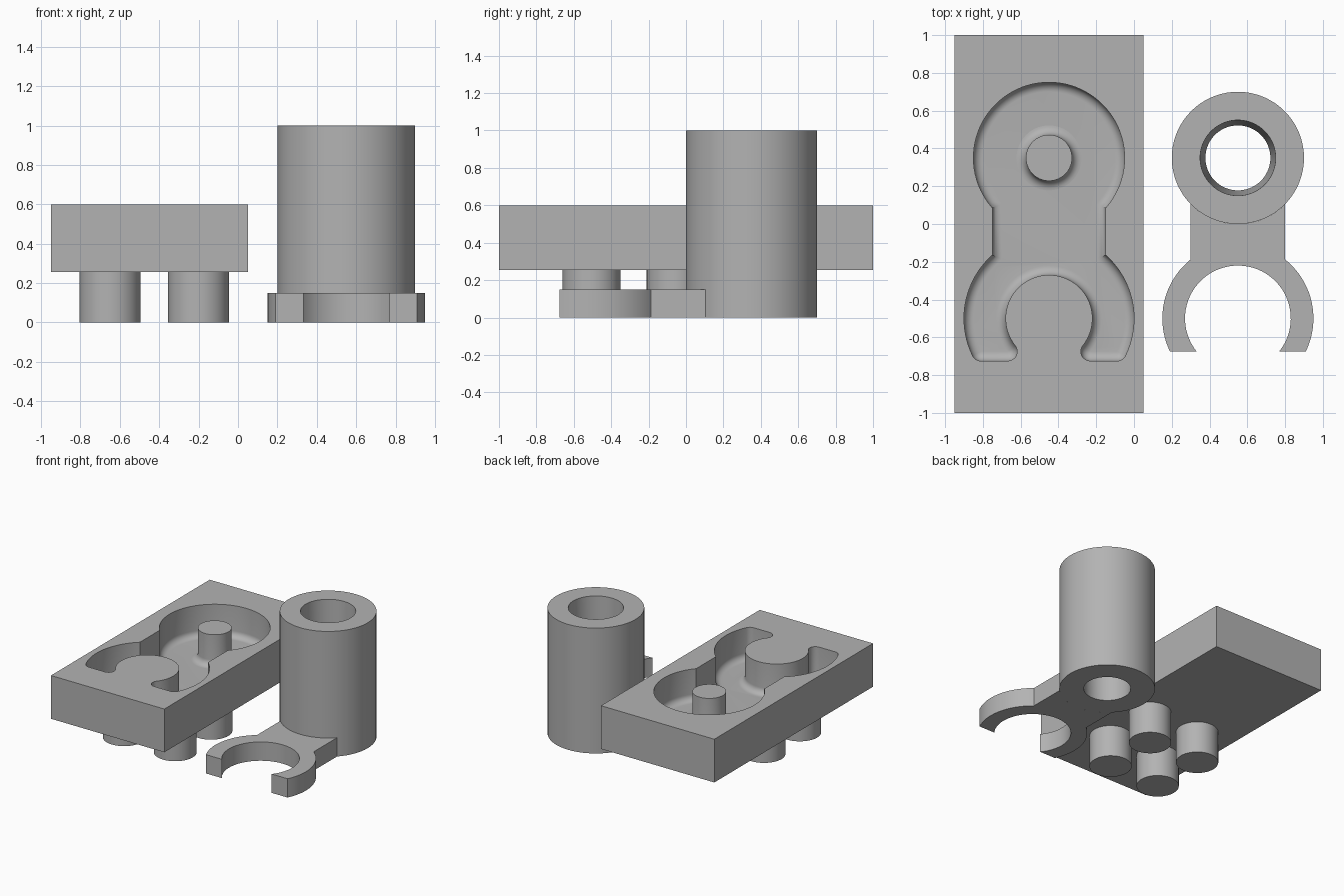
import bpy, bmesh
from math import sin, cos, sqrt, atan2, pi

if "Cube" in bpy.data.objects:
    bpy.data.objects.remove(bpy.data.objects["Cube"])

grey = bpy.data.materials.new("plain grey")
grey.use_nodes = True
grey.diffuse_color = (0.45, 0.45, 0.45, 1)
grey.node_tree.nodes["Principled BSDF"].inputs["Base Color"].default_value = (0.45, 0.45, 0.45, 1)

PLATE_X, CLIP_X = -0.45, 0.55      # centre lines of the two parts
TUBE_Y, RING_Y = 0.35, -0.5        # centres of the tube and the clip ring
TOP, FLOOR, FILLET = 0.6, 0.35, 0.05
UNDERSIDE = 0.255


def arc(cx, cy, r, a0, a1, n):
    """Points on an arc, both ends included."""
    return [(cx + r * cos(a0 + (a1 - a0) * i / n), cy + r * sin(a0 + (a1 - a0) * i / n))
            for i in range(n + 1)]


def circle(cx, cy, r, n=72):
    return arc(cx, cy, r, 0, 2 * pi, n)[:-1]


def loft(name, layers, cyclic=False):
    """Join rings of equal point count, given as (points, z)."""
    bm = bmesh.new()
    rings = [[bm.verts.new((x, y, z)) for x, y in pts] for pts, z in layers]
    pairs = list(zip(rings, rings[1:]))
    if cyclic:
        pairs.append((rings[-1], rings[0]))
    else:
        bm.faces.new(rings[0])
        bm.faces.new(rings[-1])
    for a, b in pairs:
        for i in range(len(a)):
            j = (i + 1) % len(a)
            bm.faces.new((a[i], a[j], b[j], b[i]))
    bmesh.ops.remove_doubles(bm, verts=bm.verts, dist=1e-5)
    bmesh.ops.recalc_face_normals(bm, faces=bm.faces)
    mesh = bpy.data.meshes.new(name)
    bm.to_mesh(mesh)
    bm.free()
    mesh.materials.append(grey)
    ob = bpy.data.objects.new(name, mesh)
    bpy.context.collection.objects.link(ob)
    return ob


def select(ob):
    bpy.ops.object.select_all(action='DESELECT')
    ob.select_set(True)
    bpy.context.view_layer.objects.active = ob


def smooth(ob):
    select(ob)
    bpy.ops.object.shade_smooth_by_angle(angle=0.5)


def clip_outline(cx, grow, with_head):
    """Clip silhouette grown outward by an offset; its head is a disc or a hollow seat."""
    head, neck, outer, inner = 0.35 + grow, 0.25 + grow, 0.4 + grow, 0.28 - grow
    drop = 0.175                                   # ring centre to the cut-off tips
    tip_out = (sqrt(0.4 ** 2 - drop ** 2), RING_Y - drop)
    tip_in = (sqrt(0.28 ** 2 - drop ** 2), RING_Y - drop)
    a_out, a_in = atan2(-drop, tip_out[0]), atan2(-drop, tip_in[0])
    a_head = -atan2(sqrt(head ** 2 - neck ** 2), neck)
    a_neck = atan2(sqrt(outer ** 2 - neck ** 2), neck)
    half = arc(0, TUBE_Y, head, pi / 2 if with_head else -pi / 2, a_head, 32)
    half += arc(0, RING_Y, outer, a_neck, a_out, 20)
    half += arc(*tip_out, grow, a_out, -pi / 2, 6)[1:]
    half += arc(*tip_in, grow, -pi / 2, a_in - pi, 8)
    half += arc(0, RING_Y, inner, a_in, pi / 2, 24)[1:]
    mirrored = [(-x, y) for x, y in half[-2:0:-1]]
    return [(cx + x, y) for x, y in half + mirrored]


# Rounded pocket floor: (offset, height) steps of a quarter circle
steps = [(FILLET * sin(i * pi / 16), FLOOR + FILLET * (1 - cos(i * pi / 16))) for i in range(9)]

# Mould plate with the pocket cut into its top
x0, x1 = PLATE_X - 0.5, PLATE_X + 0.5
corners = [(x0, -1), (x1, -1), (x1, 1), (x0, 1)]
plate = loft("mould_plate", [(corners, UNDERSIDE), (corners, TOP)])
cutter = loft("pocket_cutter", [(clip_outline(PLATE_X, o, True), z) for o, z in steps]
              + [(clip_outline(PLATE_X, FILLET, True), TOP + 0.1)])
cutter.hide_render = True
cut = plate.modifiers.new("pocket", 'BOOLEAN')
cut.operation = 'DIFFERENCE'
cut.solver = 'EXACT'
cut.object = cutter
select(plate)
bpy.ops.object.modifier_apply(modifier=cut.name)
bpy.data.objects.remove(cutter)
smooth(plate)

# Core post with a flared foot, flush with the plate top
hole = 0.172
post = [(circle(PLATE_X, TUBE_Y, hole), FLOOR - 0.01)]
post += [(circle(PLATE_X, TUBE_Y, hole - o), z) for o, z in steps]
post.append((circle(PLATE_X, TUBE_Y, hole - FILLET), TOP))
smooth(loft("core_post", post))

# Four pegs under the plate
for side, px in (("right", -0.65), ("left", -0.2)):
    for end, py in (("front", -0.505), ("back", -0.055)):
        disc = circle(px, py, 0.155, 48)
        smooth(loft(f"peg_{end}_{side}", [(disc, 0), (disc, UNDERSIDE)]))

# Upright tube with a tapered bore
smooth(loft("tube", [(circle(CLIP_X, TUBE_Y, r), z)
                     for r, z in ((0.35, 0), (0.35, 1), (0.2, 1), (hole, 0))], cyclic=True))

# Open ring clip joined to the foot of the tube
foot = clip_outline(CLIP_X, 0, False)
smooth(loft("ring_clip", [(foot, 0), (foot, 0.15)]))
